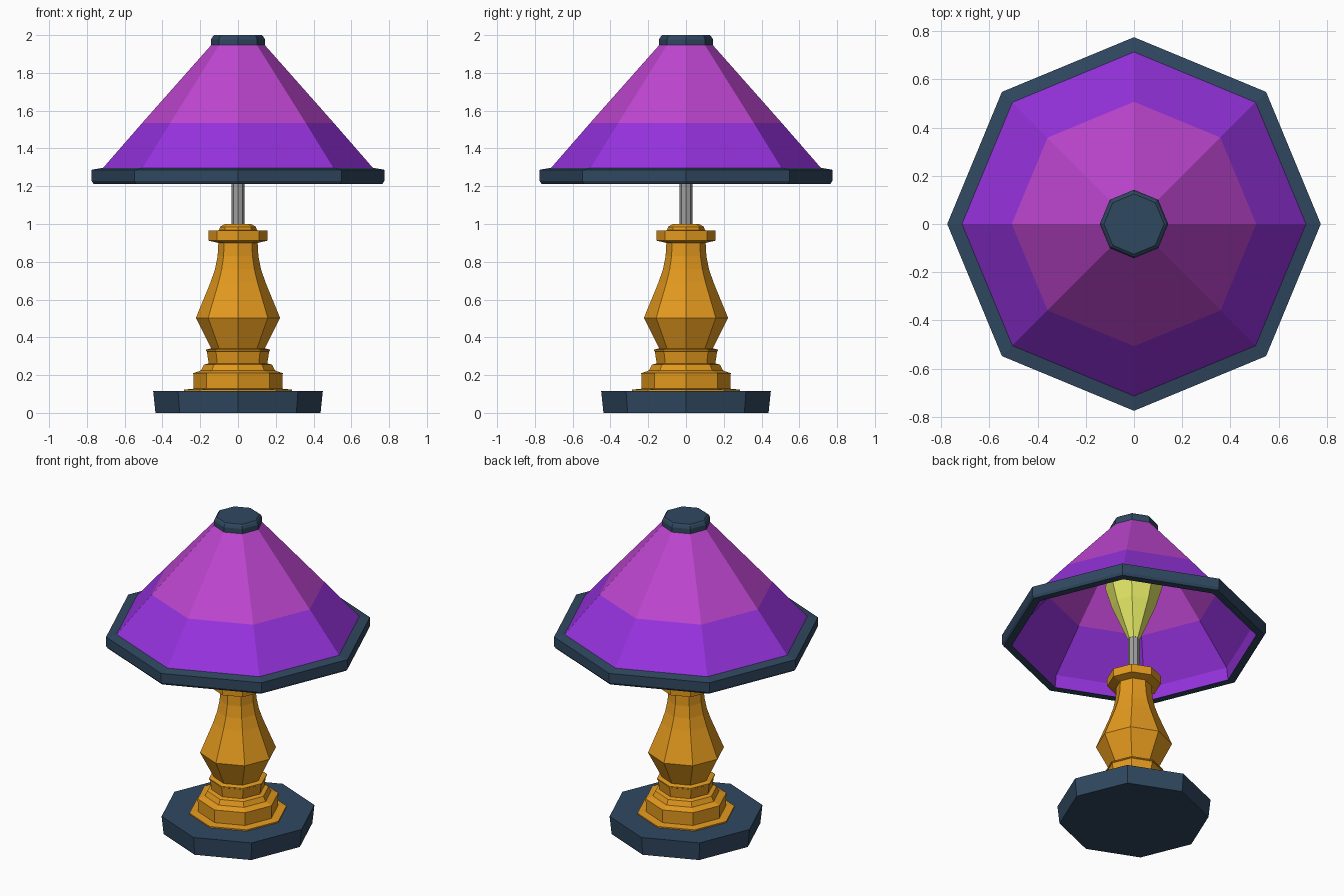
import bpy, bmesh, math

if "Cube" in bpy.data.objects:
    bpy.data.objects.remove(bpy.data.objects["Cube"])


def srgb(r, g, b):
    return tuple(((c / 255 + 0.055) / 1.055) ** 2.4 for c in (r, g, b)) + (1,)


def material(name, rgb):
    m = bpy.data.materials.new(name)
    m.diffuse_color = srgb(*rgb)
    m.use_nodes = True
    m.node_tree.nodes["Principled BSDF"].inputs["Base Color"].default_value = m.diffuse_color
    return m


SLATE = material("slate", (48, 72, 96))
BROWN = material("golden_brown", (228, 154, 30))
PINK = material("pink", (190, 70, 208))
PURPLE = material("purple", (150, 50, 222))
YELLOW = material("bulb_yellow", (226, 230, 100))
GREY = material("metal_grey", (160, 160, 160))


def lathe(name, profile, mats, loop=False, rule=None, sides=8):
    """Turn an (r, z) profile into a flat-sided solid, corners on the axes."""
    bm = bmesh.new()
    rings = []
    for r, z in profile:
        rings.append([bm.verts.new((r * math.cos(2 * math.pi * i / sides),
                                    r * math.sin(2 * math.pi * i / sides), z))
                      for i in range(sides)])
    pairs = list(zip(rings, rings[1:]))
    if loop:
        pairs.append((rings[-1], rings[0]))
    for a, b in pairs:
        for i in range(sides):
            j = (i + 1) % sides
            bm.faces.new((a[i], a[j], b[j], b[i]))
    if not loop:
        bm.faces.new(rings[0][::-1])
        bm.faces.new(rings[-1])
    bmesh.ops.recalc_face_normals(bm, faces=bm.faces[:])
    if rule:
        for f in bm.faces:
            f.material_index = rule(f.calc_center_median())
    me = bpy.data.meshes.new(name)
    bm.to_mesh(me)
    bm.free()
    for m in mats:
        me.materials.append(m)
    ob = bpy.data.objects.new(name, me)
    bpy.context.collection.objects.link(ob)
    return ob


# Base slab
lathe("base", [(0.437, 0), (0.449, 0.115)], [SLATE])

# Turned stem with foot, bulge, neck and collar
lathe("stem", [(0.285, 0.11), (0.285, 0.123), (0.235, 0.128), (0.237, 0.21),
               (0.195, 0.225), (0.18, 0.255), (0.155, 0.262),
               (0.165, 0.325), (0.17, 0.328), (0.17, 0.335), (0.142, 0.342),
               (0.223, 0.503), (0.146, 0.69), (0.122, 0.76), (0.108, 0.83),
               (0.104, 0.9), (0.157, 0.912),
               (0.157, 0.965), (0.1, 0.967), (0.095, 0.985), (0.07, 1.0)], [BROWN])

# Metal rod and bulb
lathe("rod", [(0.034, 0.98), (0.034, 1.24)], [GREY])
lathe("bulb", [(0.036, 1.22), (0.13, 1.44), (0.168, 1.57), (0.155, 1.66),
               (0.09, 1.72)], [YELLOW])

# Two-tone thin shade, its inside running down to the bottom of the rim
lathe("shade", [(0.716, 1.295), (0.507, 1.535), (0.135, 1.955),
                (0.129, 1.953), (0.501, 1.533), (0.707, 1.292), (0.717, 1.214)],
      [PURPLE, PINK], loop=True, rule=lambda c: 1 if c.z > 1.534 else 0)

# Shade rim and top cap
lathe("shade_rim", [(0.712, 1.298), (0.775, 1.287), (0.775, 1.228),
                    (0.765, 1.213), (0.717, 1.213)], [SLATE], loop=True)
lathe("shade_cap", [(0.142, 1.947), (0.142, 1.978), (0.134, 1.993), (0.125, 2.0)], [SLATE])
